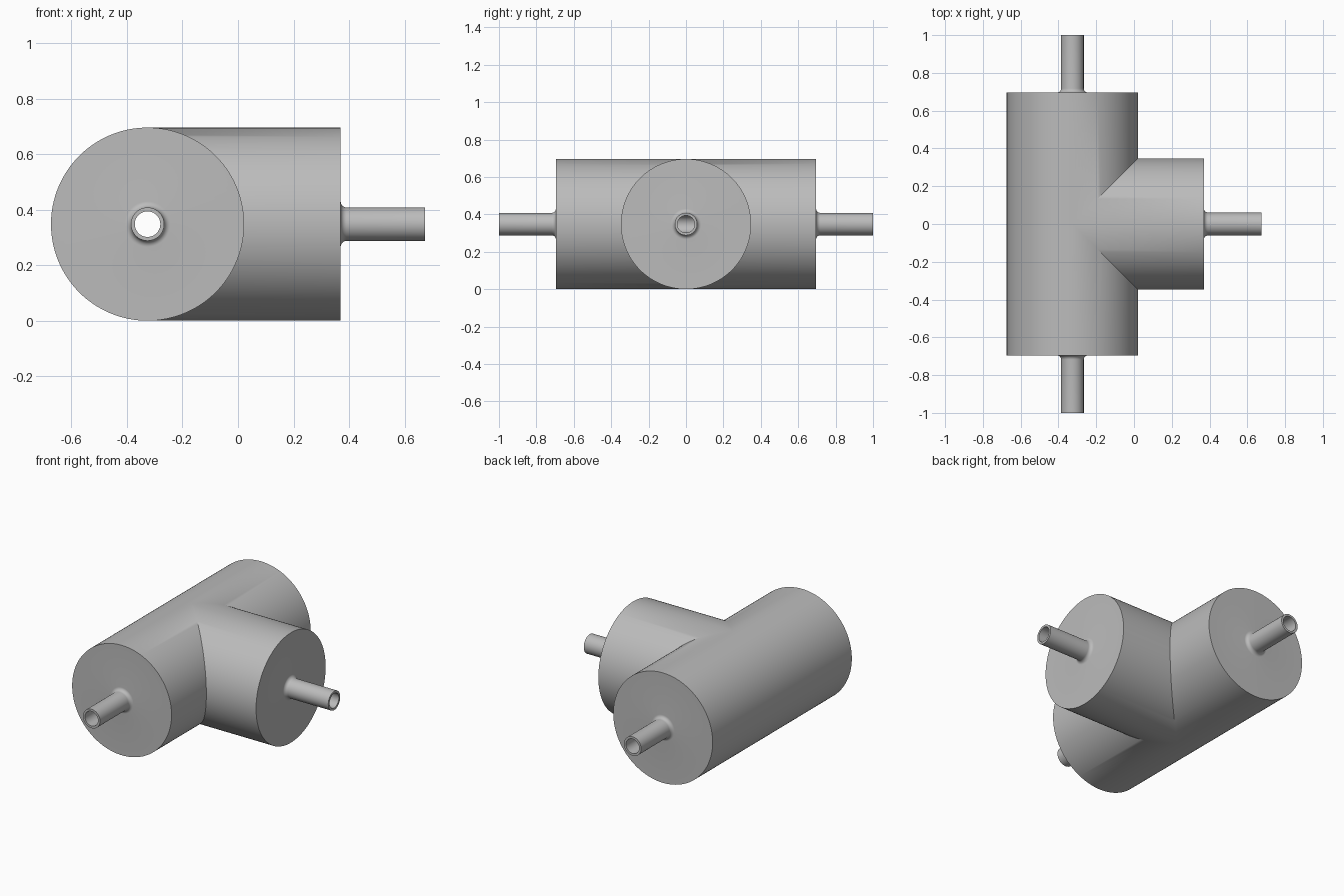
import bpy
import bmesh
import math
from mathutils import Vector

cube = bpy.data.objects.get("Cube")
if cube:
    bpy.data.objects.remove(cube, do_unlink=True)

SEGMENTS = 128
BODY_R, BODY_LEN = 0.348, 0.696
PIPE_R, PIPE_LEN, BORE_R = 0.06, 1.0, 0.046
FILLET = 0.022
CENTRE = Vector(((BODY_R - PIPE_LEN) / 2, 0, BODY_R))

# Single flat grey
grey = bpy.data.materials.new("plain_grey")
grey.use_nodes = True
colour = (0.5, 0.5, 0.5, 1)
grey.diffuse_color = colour
grey.node_tree.nodes["Principled BSDF"].inputs["Base Color"].default_value = colour


def arm_profile():
    """(axial, radius) pairs; None marks an end on the mitre curve."""
    pts = [(None, BODY_R), (BODY_LEN, BODY_R)]
    for i in range(9):  # fillet where the pipe meets the end face
        t = math.pi / 2 * i / 8
        pts.append((BODY_LEN + FILLET * (1 - math.cos(t)),
                    PIPE_R + FILLET * (1 - math.sin(t))))
    return pts + [(PIPE_LEN, PIPE_R), (PIPE_LEN, BORE_R), (None, BORE_R)]


def add_arm(bm, axis, side, mitre):
    """Revolve the profile round an axis, trimming its inner ends to the mitre."""
    axis, side, up = Vector(axis), Vector(side), Vector((0, 0, 1))
    rings = []
    for axial, radius in arm_profile():
        ring = []
        for i in range(SEGMENTS):
            a = math.tau * i / SEGMENTS
            across = radius * math.cos(a)
            along = mitre(across) if axial is None else axial
            ring.append(bm.verts.new(CENTRE + axis * along + side * across
                                     + up * radius * math.sin(a)))
        rings.append(ring)
    for r0, r1 in zip(rings, rings[1:]):
        for i in range(SEGMENTS):
            j = (i + 1) % SEGMENTS
            bm.faces.new((r0[i], r0[j], r1[j], r1[i]))


# Two straight arms and one branch, welded along their mitres
bm = bmesh.new()
for sign in (-1, 1):
    add_arm(bm, (0, sign, 0), (1, 0, 0), lambda c: max(0, c))
add_arm(bm, (1, 0, 0), (0, 1, 0), abs)
bmesh.ops.remove_doubles(bm, verts=bm.verts, dist=1e-5)
bmesh.ops.recalc_face_normals(bm, faces=bm.faces)
mesh = bpy.data.meshes.new("tee_body")
bm.to_mesh(mesh)
bm.free()
mesh.materials.append(grey)

tee = bpy.data.objects.new("tee_body", mesh)
bpy.context.collection.objects.link(tee)
bpy.ops.object.select_all(action="DESELECT")
tee.select_set(True)
bpy.context.view_layer.objects.active = tee
bpy.ops.object.shade_smooth_by_angle(angle=math.radians(30))
